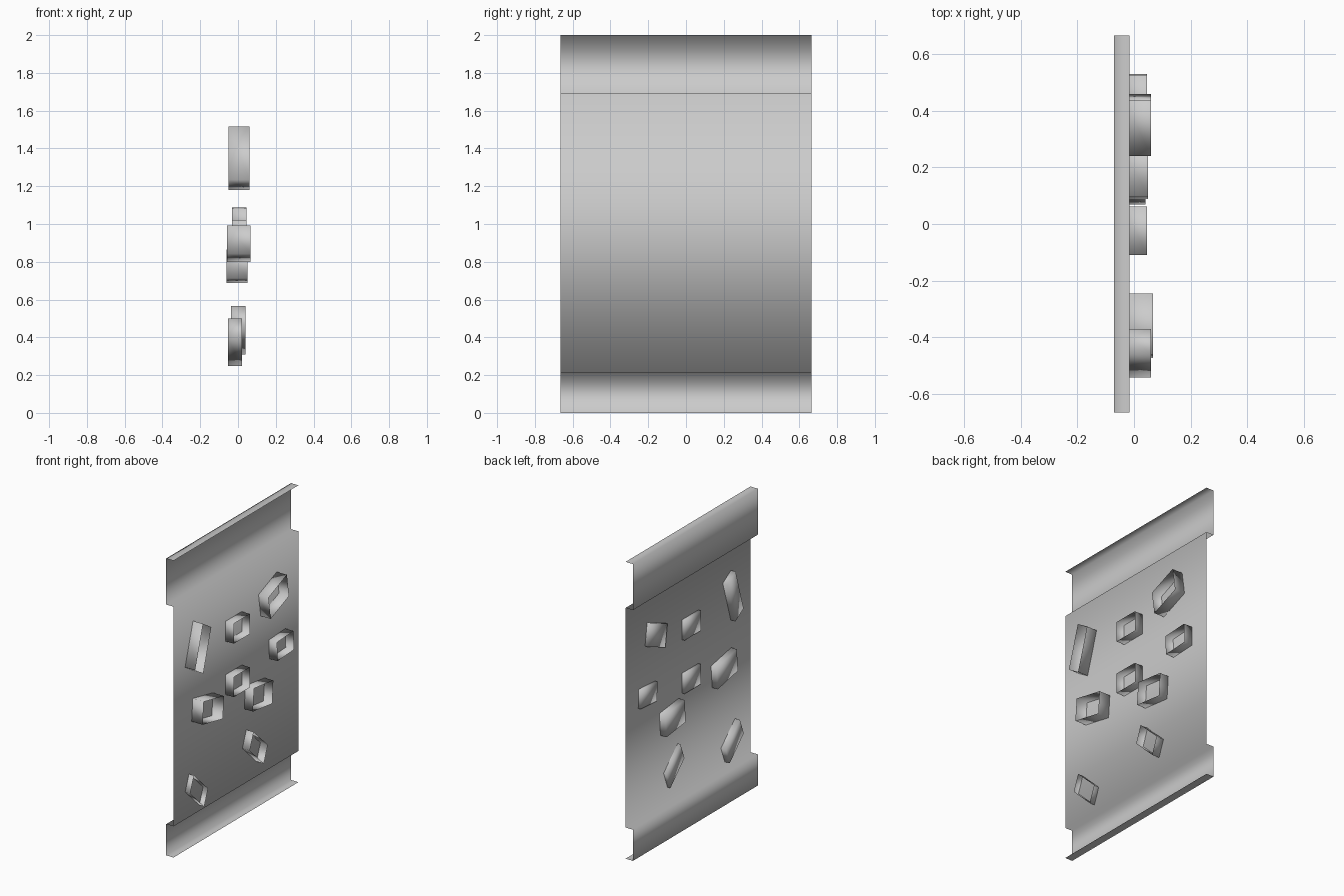
import bpy

if "Cube" in bpy.data.objects:
    bpy.data.objects.remove(bpy.data.objects["Cube"])

HALF_W = 0.665


def make_mesh(name, verts, faces):
    mesh = bpy.data.meshes.new(name)
    mesh.from_pydata(verts, [], faces)
    mesh.update()
    obj = bpy.data.objects.new(name, mesh)
    bpy.context.collection.objects.link(obj)
    for p in mesh.polygons:
        p.use_smooth = True          # soft gradients across the folds
    return obj


# folded sheet: profile (x, z) swept along y
BACK, FRONT = -0.07, -0.015
profile = [(FRONT, 0.0), (BACK, 0.0), (BACK, 0.21), (FRONT, 0.21),
           (FRONT, 1.69), (BACK, 1.69), (BACK, 2.0), (FRONT, 2.0)]
verts = [(x, y, z) for x, z in profile for y in (-HALF_W, HALF_W)]
faces = [(2 * i, 2 * i + 1, 2 * i + 3, 2 * i + 2) for i in range(len(profile) - 1)]
make_mesh("wall_panel", verts, faces)


# open-fronted pocket: one edge p-q in the yz plane, swept by an offset,
# closed at the back of the sheet and open towards +x
def pocket(name, p, q, off, x_back, x_front):
    ring = [p, q, (q[0] + off[0], q[1] + off[1]), (p[0] + off[0], p[1] + off[1])]
    area = sum(a[0] * b[1] - b[0] * a[1] for a, b in zip(ring, ring[1:] + ring[:1]))
    if area < 0:
        ring.reverse()               # counter-clockwise seen from +x
    verts = [(x, y, z) for x in (x_back, x_front) for y, z in ring]
    faces = [(3, 2, 1, 0)]
    faces += [(i, (i + 1) % 4, (i + 1) % 4 + 4, i + 4) for i in range(4)]
    make_mesh(name, verts, faces)


pockets = {
    "pocket_tall": ((-0.455, 1.18), (-0.37, 1.46), (-0.087, 0.055), -0.05, 0.06),
    "pocket_upper_middle": ((-0.11, 1.38), (0.062, 1.38), (0, -0.135), -0.033, 0.046),
    "pocket_upper_far": ((0.24, 1.425), (0.435, 1.505), (0.023, -0.152), -0.03, 0.06),
    "pocket_middle_near": ((-0.46, 0.993), (-0.245, 0.95), (-0.012, -0.15), -0.057, 0.067),
    "pocket_middle": ((-0.11, 1.02), (0.062, 1.02), (0, -0.135), -0.033, 0.046),
    "pocket_low_middle": ((0.10, 0.865), (0.305, 0.84), (-0.012, -0.152), -0.06, 0.05),
    "pocket_middle_far": ((0.355, 0.95), (0.53, 0.96), (-0.004, 0.128), -0.033, 0.046),
    "pocket_bottom_near": ((-0.50, 0.50), (-0.35, 0.355), (-0.041, -0.106), -0.052, 0.022),
    "pocket_bottom_far": ((0.11, 0.565), (0.26, 0.42), (-0.042, -0.11), -0.036, 0.04),
}
for name, args in pockets.items():
    pocket(name, *args)
